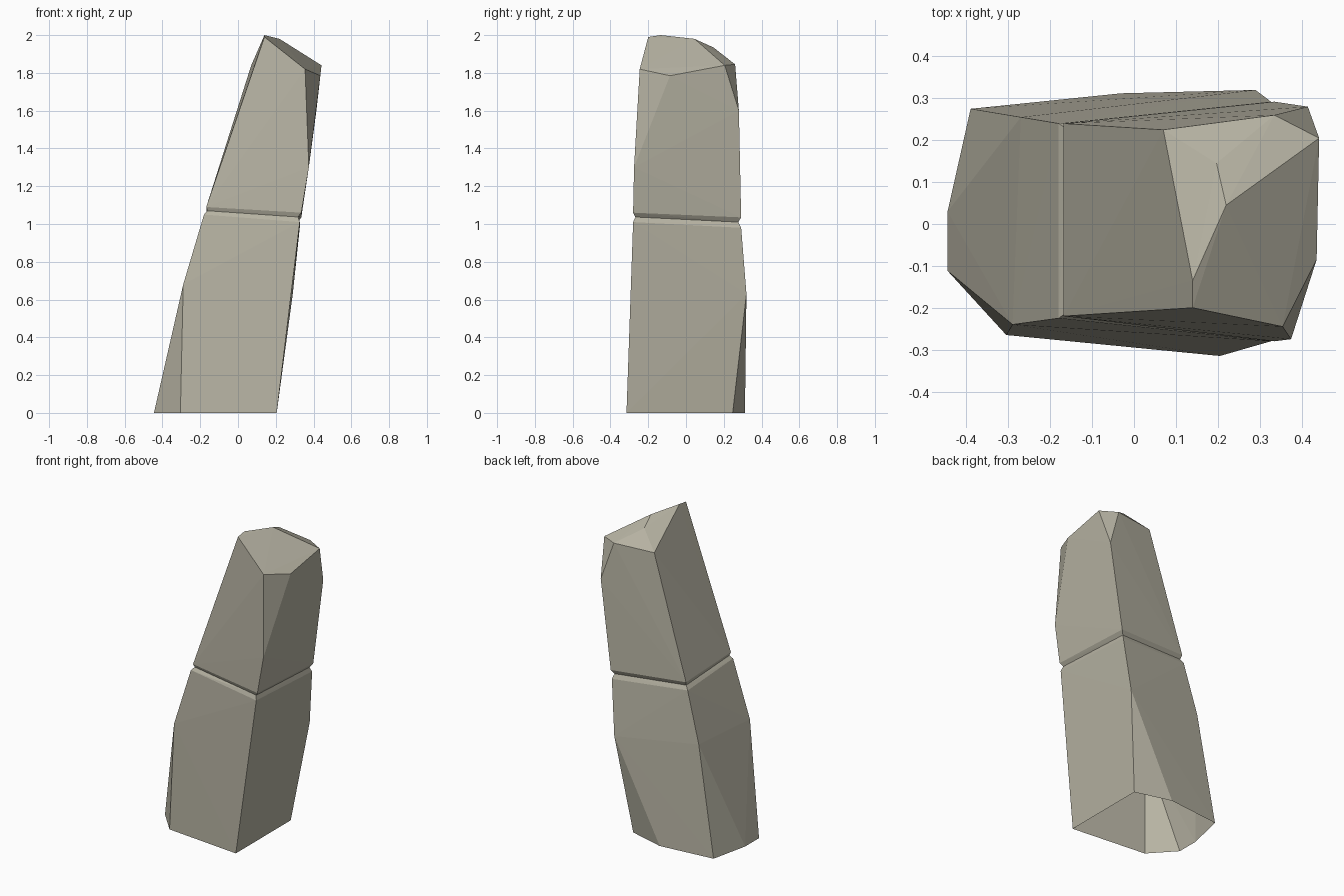
import bpy, bmesh
from mathutils import Vector

cube = bpy.data.objects.get("Cube")
if cube:
    bpy.data.objects.remove(cube, do_unlink=True)

stone = bpy.data.materials.new("warm_grey_stone")
stone.use_nodes = True
colour = (0.47, 0.45, 0.365, 1)
stone.diffuse_color = colour
bsdf = stone.node_tree.nodes["Principled BSDF"]
bsdf.inputs["Base Color"].default_value = colour
bsdf.inputs["Roughness"].default_value = 0.9

# Foot outline on the ground
foot = [(.205, -.315, 0), (.205, .247, 0), (-.03, .312, 0), (-.39, .275, 0),
        (-.445, .03, 0), (-.445, -.112, 0), (-.305, -.265, 0)]
# Bulging corners halfway up the lower block
belly = [(-.29, -.24, .68), (-.27, .255, .70), (.29, .32, .63)]
# Bottom of the groove, and the lips below and above it
groove = [(-.162, -.212, 1.07), (.318, -.268, 1.037),
          (.318, .277, 1.01), (-.162, .228, 1.045)]
lower_lip = [(-.18, -.225, 1.05), (.327, -.28, 1.01),
             (.327, .292, .98), (-.18, .24, 1.02)]
upper_lip = [(-.168, -.22, 1.09), (.335, -.28, 1.06),
             (.335, .292, 1.035), (-.168, .24, 1.07)]
# Chipped corners of the upper block and its crown
chips = [(.375, -.275, 1.3), (.415, .28, 1.6)]
crown = [(.14, -.2, 1.99), (.14, -.135, 2), (.355, -.245, 1.82),
         (.436, -.085, 1.785), (.442, .205, 1.84), (.22, .045, 1.98),
         (.197, .145, 1.935), (.07, .225, 1.84), (.335, .26, 1.845)]


def add_block(bm, points, open_rings):
    """Wrap one faceted block around its corners, leaving the given rings open."""
    part = bmesh.new()
    for p in points:
        part.verts.new(p)
    bmesh.ops.convex_hull(part, input=part.verts[:])
    bmesh.ops.delete(part, geom=[v for v in part.verts if not v.link_faces],
                     context='VERTS')
    bmesh.ops.recalc_face_normals(part, faces=part.faces[:])

    def on_ring(face, ring):
        return all(any((v.co - Vector(p)).length < 1e-4 for p in ring)
                   for v in face.verts)

    caps = [f for f in part.faces if any(on_ring(f, r) for r in open_rings)]
    bmesh.ops.delete(part, geom=caps, context='FACES')
    mesh = bpy.data.meshes.new("block_part")
    part.to_mesh(mesh)
    part.free()
    bm.from_mesh(mesh)
    bpy.data.meshes.remove(mesh)


# Two blocks joined at the groove into one leaning pillar, open underneath
bm = bmesh.new()
add_block(bm, foot + belly + lower_lip + groove, [foot, groove])
add_block(bm, groove + upper_lip + chips + crown, [groove])
bmesh.ops.remove_doubles(bm, verts=bm.verts[:], dist=1e-4)
mesh = bpy.data.meshes.new("stone_pillar")
bm.to_mesh(mesh)
bm.free()
mesh.materials.append(stone)
pillar = bpy.data.objects.new("stone_pillar", mesh)
bpy.context.collection.objects.link(pillar)
